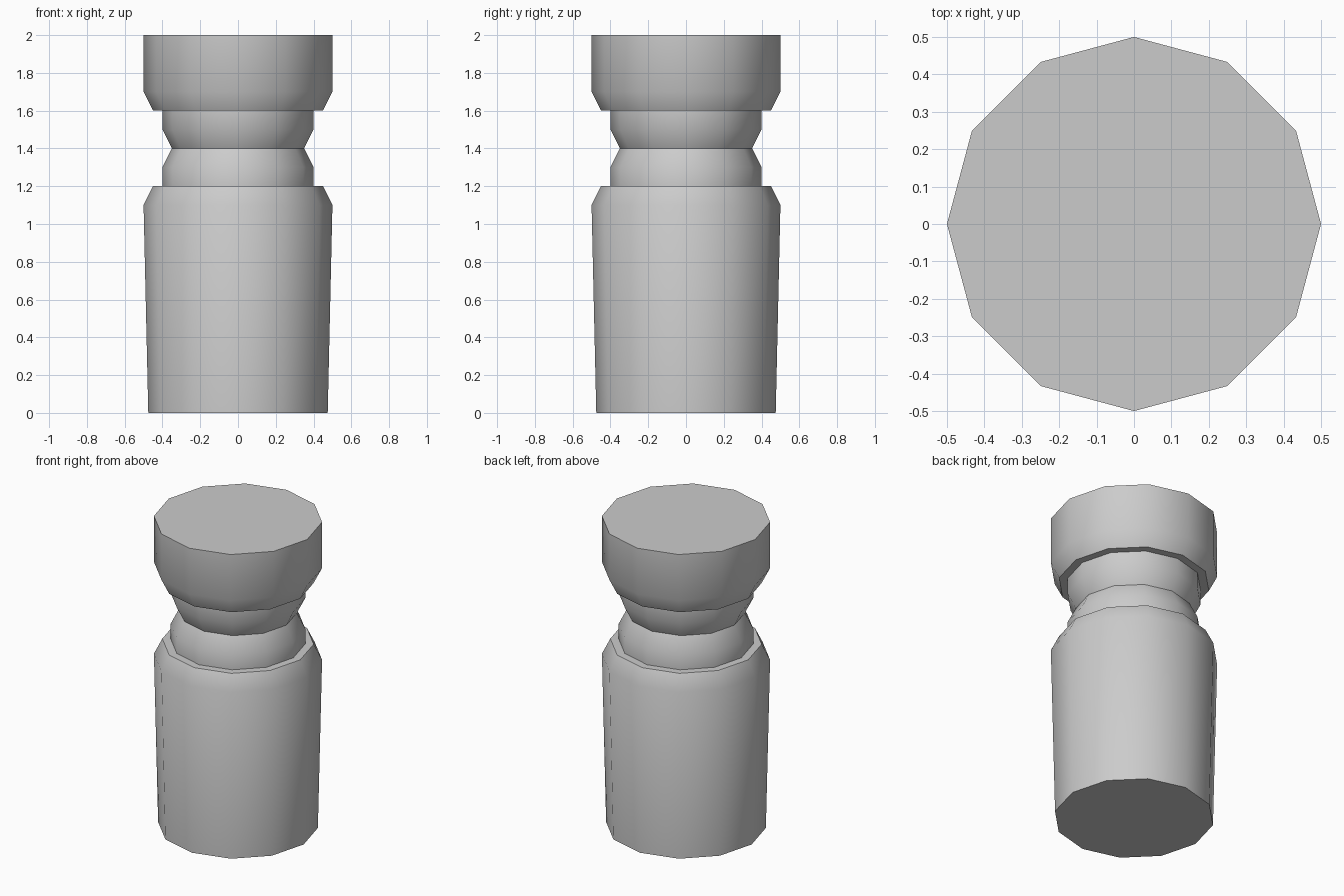
import bpy, bmesh
from math import cos, sin, pi, radians

if "Cube" in bpy.data.objects:
    bpy.data.objects.remove(bpy.data.objects["Cube"])

SIDES = 12


def lathe(name, profile):
    """Closed solid of revolution from (radius, height) points."""
    bm = bmesh.new()
    rings = [[bm.verts.new((r * cos(2 * pi * i / SIDES), r * sin(2 * pi * i / SIDES), z))
              for i in range(SIDES)] for r, z in profile]
    for low, high in zip(rings, rings[1:]):
        for i in range(SIDES):
            j = (i + 1) % SIDES
            bm.faces.new((low[i], low[j], high[j], high[i]))
    bm.faces.new(rings[0][::-1])
    bm.faces.new(rings[-1])
    bmesh.ops.recalc_face_normals(bm, faces=bm.faces[:])
    mesh = bpy.data.meshes.new(name)
    bm.to_mesh(mesh)
    bm.free()
    obj = bpy.data.objects.new(name, mesh)
    bpy.context.collection.objects.link(obj)
    bpy.ops.object.select_all(action='DESELECT')
    obj.select_set(True)
    bpy.context.view_layer.objects.active = obj
    bpy.ops.object.shade_smooth_by_angle(angle=radians(40))
    return obj


# Tapered body with sloped shoulder, pinched neck, and chamfered cap
lathe("bottle", [
    (0.475, 0.0), (0.5, 1.1), (0.45, 1.2),
    (0.4, 1.2), (0.4, 1.3), (0.35, 1.4), (0.4, 1.5), (0.4, 1.6),
    (0.45, 1.6), (0.5, 1.7), (0.5, 2.0),
])
